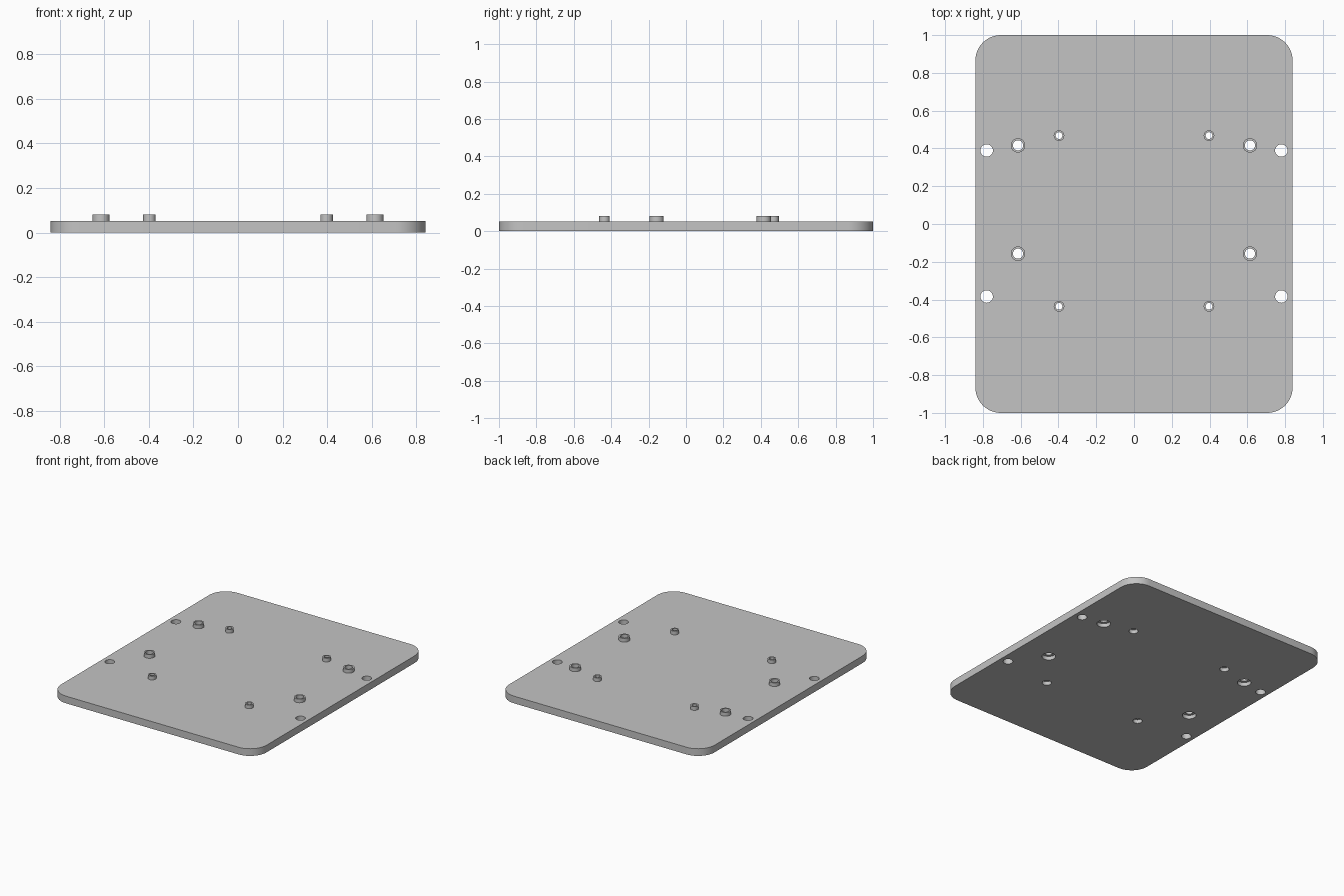
import bpy, bmesh, math
from mathutils import Vector

if "Cube" in bpy.data.objects:
    bpy.data.objects.remove(bpy.data.objects["Cube"], do_unlink=True)

WIDTH, LENGTH, THICK, BOSS_TOP = 1.68, 2.0, 0.053, 0.08
CORNER, SEGS = 0.135, 40

grey = bpy.data.materials.new("plain grey")
grey.use_nodes = True
colour = (0.55, 0.55, 0.55, 1)
grey.diffuse_color = colour
grey.node_tree.nodes["Principled BSDF"].inputs["Base Color"].default_value = colour


def make_object(name, bm):
    bmesh.ops.recalc_face_normals(bm, faces=bm.faces)
    mesh = bpy.data.meshes.new(name)
    bm.to_mesh(mesh)
    bm.free()
    mesh.materials.append(grey)
    obj = bpy.data.objects.new(name, mesh)
    bpy.context.collection.objects.link(obj)
    return obj


def lathe(bm, profile, x, y, closed=False):
    """Revolve (radius, height) points about a vertical axis."""
    rings = []
    for r, z in profile:
        rings.append([bm.verts.new((x + r * math.cos(a), y + r * math.sin(a), z))
                      for a in (math.tau * i / SEGS for i in range(SEGS))])
    pairs = list(zip(rings, rings[1:]))
    if closed:
        pairs.append((rings[-1], rings[0]))
    else:
        bm.faces.new(rings[0])
        bm.faces.new(rings[-1])
    for low, high in pairs:
        for i in range(SEGS):
            j = (i + 1) % SEGS
            bm.faces.new((low[i], low[j], high[j], high[i]))


def smooth(obj):
    bpy.ops.object.select_all(action="DESELECT")
    obj.select_set(True)
    bpy.context.view_layer.objects.active = obj
    bpy.ops.object.shade_smooth_by_angle(angle=math.radians(30))


# Base plate with rounded vertical corners
bm = bmesh.new()
bmesh.ops.create_cube(bm, size=1)
bmesh.ops.scale(bm, vec=Vector((WIDTH, LENGTH, THICK)), verts=bm.verts)
bmesh.ops.translate(bm, vec=Vector((0, 0, THICK / 2)), verts=bm.verts)
upright = [e for e in bm.edges if abs(e.verts[0].co.z - e.verts[1].co.z) > THICK / 2]
bmesh.ops.bevel(bm, geom=upright, offset=CORNER, segments=12, profile=0.5, affect="EDGES")
plate = make_object("base_plate", bm)

# Hole groups: name, x, y positions, hole radius, boss radius, recess radius
groups = [
    ("edge_hole", 0.78, (0.389, -0.384), 0.033, None, None),
    ("large_boss", 0.614, (0.416, -0.157), 0.027, 0.038, 0.046),
    ("small_boss", 0.397, (0.468, -0.436), 0.018, 0.028, 0.031),
]
RECESS = 0.027
cuts = bmesh.new()
bosses = []
for name, x, ys, hole, boss, recess in groups:
    for side, sx in (("left", x), ("right", -x)):
        for end, y in zip(("back", "front"), ys):
            # Through hole, with a wider recess under each boss
            profile = [(hole, -0.02), (hole, 0.1)]
            if recess:
                profile = [(recess, -0.02), (recess, RECESS), (hole, RECESS), (hole, 0.1)]
            lathe(cuts, profile, sx, y)
            # Raised tubular boss
            if boss:
                bm = bmesh.new()
                lathe(bm, [(hole, THICK), (boss, THICK), (boss, BOSS_TOP), (hole, BOSS_TOP)],
                      sx, y, closed=True)
                bosses.append(make_object(f"{name}_{end}_{side}", bm))

# Cut the holes through the plate
cutter = make_object("hole_cutter", cuts)
cutter.hide_render = True
mod = plate.modifiers.new("holes", "BOOLEAN")
mod.operation, mod.solver, mod.object = "DIFFERENCE", "EXACT", cutter
bpy.context.view_layer.objects.active = plate
bpy.ops.object.modifier_apply(modifier=mod.name)
bpy.data.objects.remove(cutter, do_unlink=True)

for obj in [plate] + bosses:
    smooth(obj)
